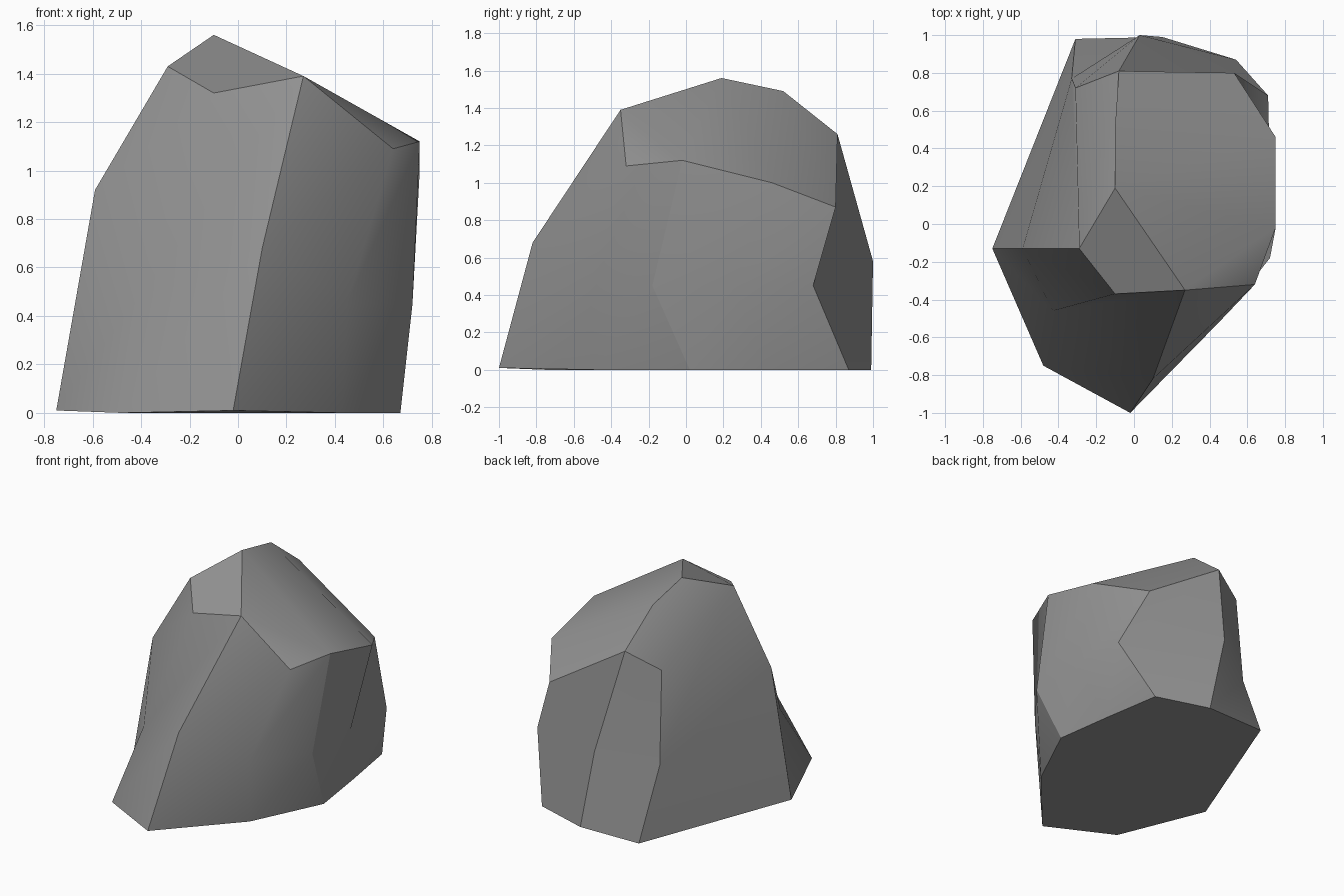
import bpy
import bmesh
import math

default_cube = bpy.data.objects.get("Cube")
if default_cube:
    bpy.data.objects.remove(default_cube, do_unlink=True)


def make_material(name, colour):
    material = bpy.data.materials.new(name)
    material.diffuse_color = colour
    material.use_nodes = True
    shader = next(n for n in material.node_tree.nodes if n.type == 'BSDF_PRINCIPLED')
    shader.inputs["Base Color"].default_value = colour
    shader.inputs["Roughness"].default_value = 0.9
    return material


def add_ring(mesh, points):
    return [mesh.verts.new(point) for point in points]


def bridge(mesh, lower, upper):
    """Join two rings of equal length with one quad per side."""
    count = len(lower)
    for i in range(count):
        j = (i + 1) % count
        mesh.faces.new((lower[i], lower[j], upper[j], upper[i]))


# Outline rings, counter-clockwise from the left-hand side of the front
ground_outline = [
    (-.75, -.13, .01), (-.48, -.75, 0), (-.02, -1, .01),
    (.43, -.48, 0), (.67, .02, 0), (.61, .44, 0),
    (.54, .87, 0), (.15, .99, 0), (-.31, .98, 0)]
waist_outline = [
    (-.59, -.13, .92), (-.43, -.46, .45), (.1, -.82, .68),
    (.45, -.52, .45), (.72, -.18, .45), (.72, .25, .45),
    (.71, .68, .45), (.03, 1, .58), (-.33, .77, .49)]
shoulder_outline = [
    (-.29, -.13, 1.43), (-.1, -.37, 1.32), (.27, -.35, 1.39),
    (.64, -.32, 1.09), (.75, -.02, 1.12), (.75, .46, 1),
    (.53, .8, .87), (-.08, .81, 1.26), (-.31, .72, 1.15)]

mesh = bmesh.new()
ground = add_ring(mesh, ground_outline)
waist = add_ring(mesh, waist_outline)
shoulder = add_ring(mesh, shoulder_outline)

# Flat underside and the two bands of side facets
mesh.faces.new(list(reversed(ground)))
bridge(mesh, ground, waist)
bridge(mesh, waist, shoulder)

# Crown facets meeting along a short ridge
peak = mesh.verts.new((-.1, .19, 1.56))
ridge_end = mesh.verts.new((-.1, .52, 1.49))
left, brow, front, corner, side, flank, rear, back, rear_left = shoulder
for facet in (
        (left, brow, front, peak),
        (front, corner, side),
        (front, side, peak),
        (peak, side, flank, ridge_end),
        (ridge_end, flank, rear, back),
        (ridge_end, back, rear_left, left, peak)):
    mesh.faces.new(facet)

bmesh.ops.recalc_face_normals(mesh, faces=mesh.faces[:])

# Boulder object
boulder_mesh = bpy.data.meshes.new("boulder")
mesh.to_mesh(boulder_mesh)
mesh.free()
boulder = bpy.data.objects.new("boulder", boulder_mesh)
bpy.context.collection.objects.link(boulder)
boulder_mesh.materials.append(make_material("stone grey", (.3, .3, .3, 1)))

# Soften shallow edges, keep the strong creases sharp
bpy.ops.object.select_all(action='DESELECT')
boulder.select_set(True)
bpy.context.view_layer.objects.active = boulder
bpy.ops.object.shade_smooth_by_angle(angle=math.radians(30))
